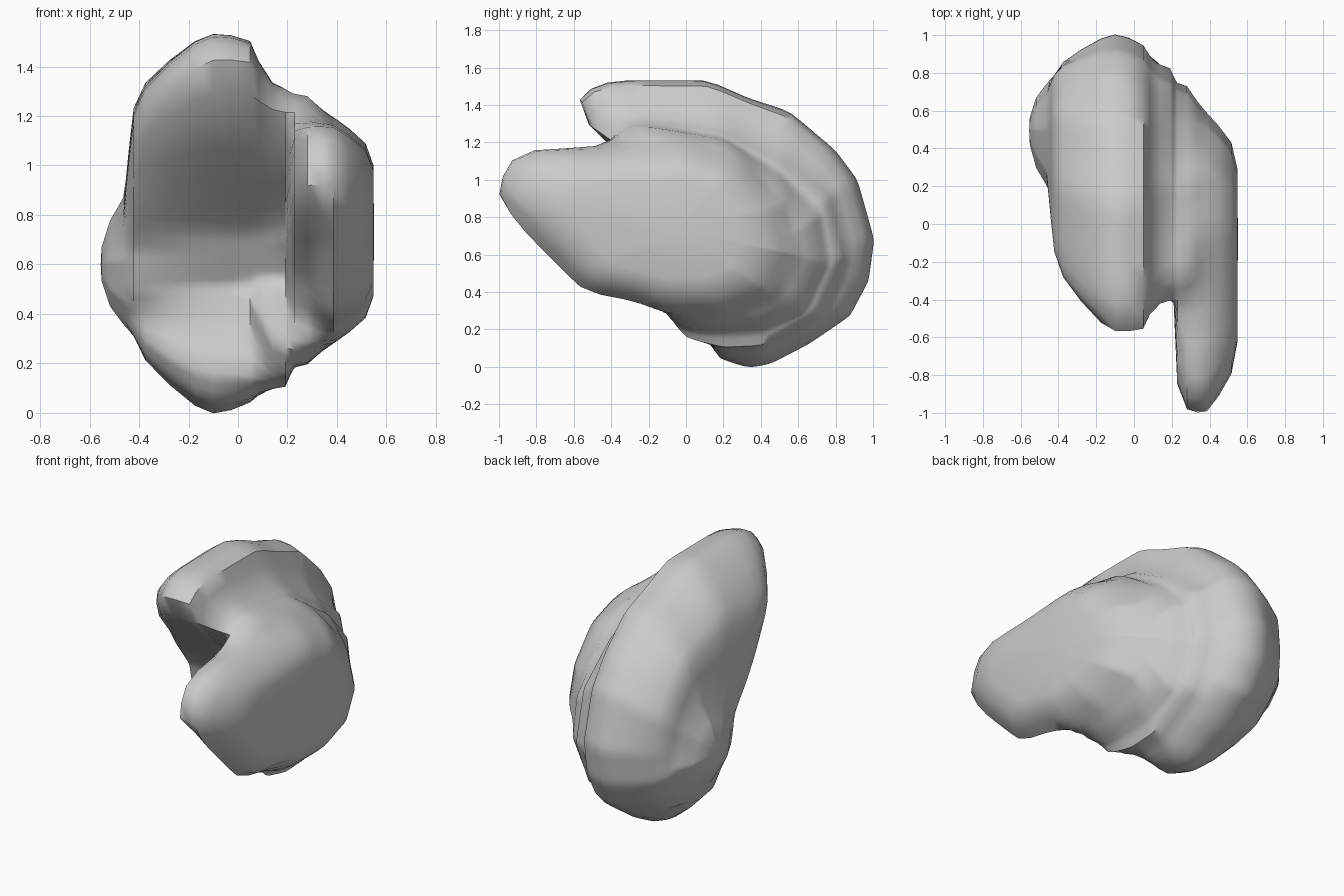
import bpy
import bmesh
import math
from mathutils import Vector

if "Cube" in bpy.data.objects:
    bpy.data.objects.remove(bpy.data.objects["Cube"], do_unlink=True)

STEPS = 96
CORE = Vector((0.47, 0.63))


def ring_from_outline(points):
    """Resample a (y, z) outline by casting rays from the core."""
    corners = [Vector(p) - CORE for p in points]
    ring = []
    for step in range(STEPS):
        angle = math.tau * step / STEPS
        ray = Vector((math.cos(angle), math.sin(angle)))
        reach = 0.0
        for start, end in zip(corners, corners[1:] + corners[:1]):
            edge = end - start
            across = ray.cross(edge)
            if abs(across) < 1e-9:
                continue
            distance = start.cross(edge) / across
            along = start.cross(ray) / across
            if -1e-6 <= along <= 1 + 1e-6:
                reach = max(reach, distance)
        ring.append(CORE + ray * reach)
    return ring


def blend(first, second, amount):
    return [a.lerp(b, amount) for a, b in zip(first, second)]


def shrink(ring, centre, factor):
    centre = Vector(centre)
    return [centre + (p - centre) * factor for p in ring]


# Small bump on the right cheek, as (y, z)
bump = ring_from_outline([
    (.2, .62), (.3, .77), (.5, .86), (.68, .76), (.75, .55), (.62, .4),
    (.4, .35), (.24, .45)])
# Flat side of the upper lobe
cheek = ring_from_outline([
    (-.16, 1.18), (-.1, 1.21), (.2, 1.24), (.6, 1.12), (.79, .85), (.78, .5),
    (.6, .32), (.3, .32), (.15, .48), (.11, .66), (-.02, .83), (-.12, 1)])
# Tall curled upper lobe
crescent = ring_from_outline([
    (-.6, 1.37), (-.57, 1.47), (-.4, 1.535), (.12, 1.535), (.33, 1.44),
    (.55, 1.37), (.8, 1.16), (.92, 1), (1.01, .68), (.98, .46), (.88, .27),
    (.66, .12), (.45, .01), (.33, -.01), (.18, .04), (.1, .16), (.18, .33),
    (.21, .52), (.1, .73), (-.15, .95), (-.36, 1.13), (-.5, 1.26)])
# Left rim of the upper lobe, rounding off at the back and below
rim = ring_from_outline([
    (-.6, 1.37), (-.56, 1.46), (-.38, 1.51), (.12, 1.51), (.33, 1.42),
    (.55, 1.34), (.75, 1.15), (.87, .98), (.95, .68), (.92, .46), (.83, .29),
    (.64, .15), (.4, .04), (.2, .06), (.08, .16), (.18, .33), (.23, .52),
    (.12, .73), (-.14, .95), (-.36, 1.13), (-.5, 1.26)])
# Saddle between the lobes
valley = ring_from_outline([
    (-.46, 1.18), (-.3, 1.32), (.2, 1.26), (.5, 1.1), (.75, .9), (.83, .58),
    (.7, .28), (.4, .11), (.2, .1), (0, .15), (-.1, .27), (-.06, .34),
    (.1, .42), (.21, .55), (.1, .75), (-.2, .99)])
# Inner face of the lower lobe
shoulder = ring_from_outline([
    (-1.01, .96), (-.91, 1.16), (-.45, 1.18), (-.27, 1.3), (.2, 1.22),
    (.5, 1.02), (.7, .8), (.74, .55), (.62, .3), (.4, .21), (.15, .19),
    (0, .2), (-.12, .28), (-.1, .38), (-.2, .53), (-.6, .71), (-.85, .8),
    (-1.01, .9)])
# Broad lower lobe
flange = ring_from_outline([
    (-1.01, .96), (-.91, 1.16), (-.45, 1.17), (0, 1.2), (.3, 1.1), (.52, .85),
    (.59, .6), (.48, .38), (.2, .28), (-.1, .28), (-.3, .35), (-.56, .39),
    (-.87, .71), (-1.01, .9)])

bump_centre = (.5, .6)
flange_centre = (-.1, .73)

# Cross-sections from the right cheek to the flat left face
sections = [
    (-.555, shrink(bump, bump_centre, .25)),
    (-.52, shrink(bump, bump_centre, .7)),
    (-.46, bump),
    (-.44, blend(bump, cheek, .65)),
    (-.425, cheek),
    (-.38, blend(cheek, crescent, .33)),
    (-.28, blend(cheek, crescent, .63)),
    (-.17, blend(cheek, crescent, .91)),
    (-.1, crescent),
    (-.03, blend(crescent, rim, .3)),
    (.055, rim),
    (.08, blend(rim, valley, .4)),
    (.14, blend(rim, valley, .9)),
    (.195, valley),
    (.21, blend(valley, shoulder, .5)),
    (.225, blend(valley, shoulder, .9)),
    (.28, shoulder),
    (.34, blend(shoulder, flange, .65)),
    (.385, flange),
    (.45, shrink(flange, flange_centre, .9)),
    (.52, shrink(flange, flange_centre, .77)),
    (.55, shrink(flange, flange_centre, .63)),
]

# Loft the sections into one closed body
bm = bmesh.new()
loops = [[bm.verts.new((x, p.x, p.y)) for p in ring] for x, ring in sections]
for left, right in zip(loops, loops[1:]):
    for i in range(STEPS):
        j = (i + 1) % STEPS
        bm.faces.new((left[i], left[j], right[j], right[i]))
for loop in (loops[0], loops[-1]):
    cap = bm.faces.new(loop)
    bmesh.ops.poke(bm, faces=[cap])
bmesh.ops.recalc_face_normals(bm, faces=bm.faces)

# Soften the surface slightly
bmesh.ops.smooth_vert(bm, verts=bm.verts, factor=0.4,
                      use_axis_x=True, use_axis_y=True, use_axis_z=True)

mesh = bpy.data.meshes.new("lobed_body")
bm.to_mesh(mesh)
bm.free()
body = bpy.data.objects.new("lobed_body", mesh)
bpy.context.collection.objects.link(body)

# Plain grey finish
grey = bpy.data.materials.new("plain_grey")
grey.use_nodes = True
colour = (0.6, 0.6, 0.6, 1)
grey.diffuse_color = colour
grey.node_tree.nodes["Principled BSDF"].inputs["Base Color"].default_value = colour
mesh.materials.append(grey)

bpy.context.view_layer.objects.active = body
body.select_set(True)
bpy.ops.object.shade_smooth_by_angle(angle=math.radians(50))
